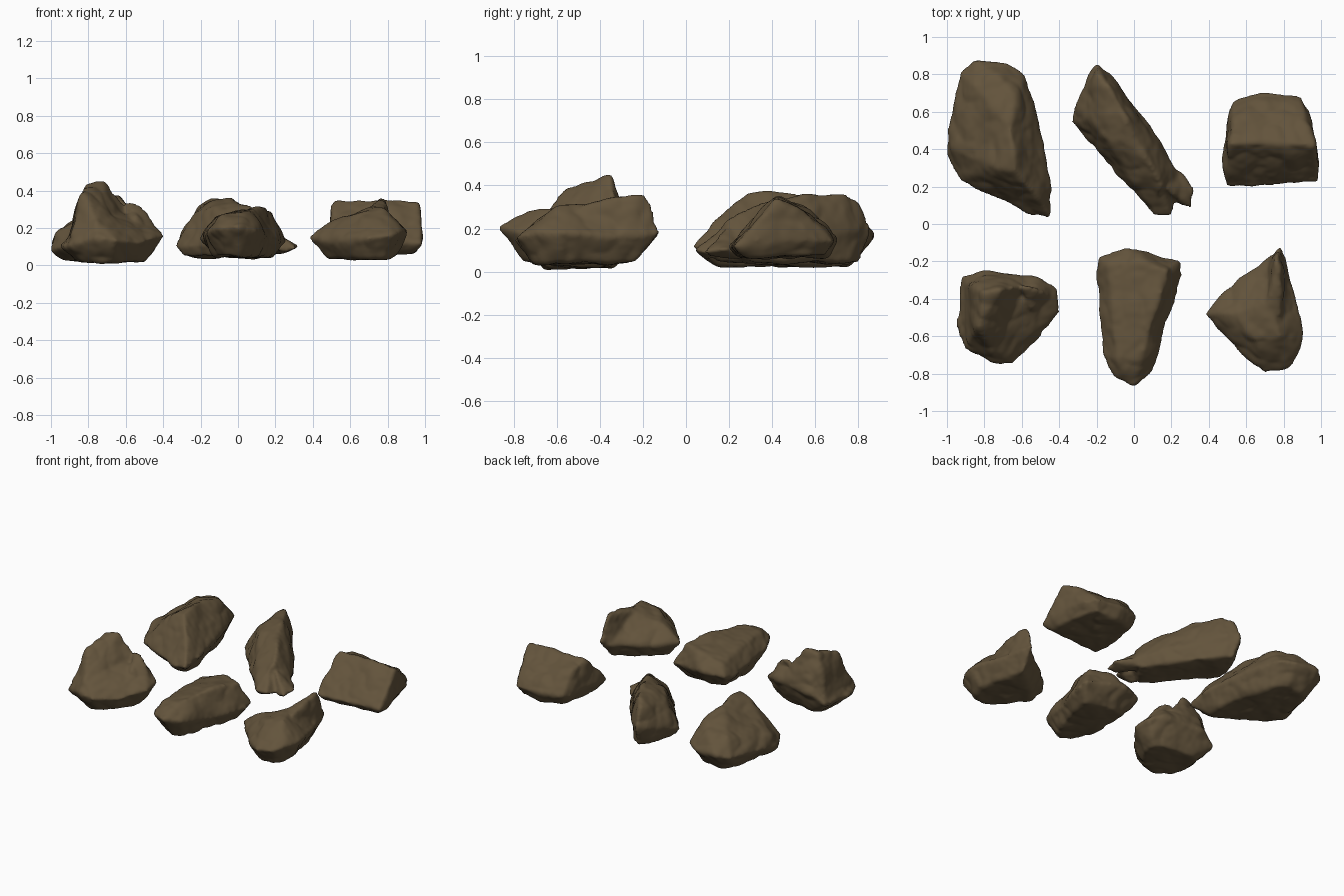
import bpy
import bmesh
from mathutils import Vector, noise

VOXEL = 0.013

start_cube = bpy.data.objects.get("Cube")
if start_cube:
    bpy.data.objects.remove(start_cube, do_unlink=True)

stone = bpy.data.materials.new("brown_stone")
stone.use_nodes = True
stone_color = (0.125, 0.088, 0.045, 1)
stone.diffuse_color = stone_color
stone.node_tree.nodes["Principled BSDF"].inputs["Base Color"].default_value = stone_color


def add_chunk(bm, points):
    """Wrap a convex shell around the points."""
    verts = [bm.verts.new(p) for p in points]
    hull = bmesh.ops.convex_hull(bm, input=verts)
    loose = {v for v in hull["geom_interior"] + hull["geom_unused"]
             if isinstance(v, bmesh.types.BMVert) and v.is_valid}
    bmesh.ops.delete(bm, geom=list(loose), context='VERTS')


def underside(rim, base, shrink):
    """Repeat the rim, drawn inwards, at the height of the base."""
    center = sum((Vector(p) for p in rim), Vector()) / len(rim)
    for p in rim:
        q = center.lerp(Vector(p), shrink)
        yield Vector((q.x, q.y, base))


def weathering(p, shift):
    """Broad dents, creased ledges and a fine grain."""
    q = p + shift
    broad = noise.noise(q * 5) * 0.014
    ledge = (abs(noise.noise(q * 8)) - 0.2) * 0.016
    grain = noise.noise(q * 24) * 0.003
    return broad + ledge + grain + 0.003


def rock(name, rim, crown, base, shrink=0.75, extras=(), seed=0):
    bm = bmesh.new()
    add_chunk(bm, rim + crown + list(underside(rim, base, shrink)))
    for extra in extras:
        add_chunk(bm, extra)
    mesh = bpy.data.meshes.new(name)
    bm.to_mesh(mesh)
    bm.free()
    obj = bpy.data.objects.new(name, mesh)
    bpy.context.collection.objects.link(obj)

    # Fuse the chunks and wear down the edges
    remesh = obj.modifiers.new("fuse", 'REMESH')
    remesh.mode = 'VOXEL'
    remesh.voxel_size = VOXEL
    worn = obj.modifiers.new("wear", 'SMOOTH')
    worn.factor = 0.5
    worn.iterations = 5
    graph = bpy.context.evaluated_depsgraph_get()
    fused = bpy.data.meshes.new_from_object(obj.evaluated_get(graph))
    obj.modifiers.clear()
    obj.data = fused
    bpy.data.meshes.remove(mesh)
    fused.name = name

    # Rough up the surface
    shift = Vector((seed * 3.7, seed, 0))
    moved = [v.co + v.normal * weathering(v.co, shift) for v in fused.vertices]
    for v, co in zip(fused.vertices, moved):
        v.co = co
        v.co.z = max(co.z, 0)
    fused.materials.clear()
    fused.materials.append(stone)
    for face in fused.polygons:
        face.use_smooth = True
    return obj


# Long ridged boulder, lower at its back end
rock("back_left_rock",
     [(-.93, .81, .15), (-.85, .87, .17), (-.68, .87, .16), (-.58, .8, .17),
      (-.5, .47, .17), (-.44, .22, .15), (-.44, .03, .12), (-.55, .05, .1),
      (-.76, .16, .1), (-.93, .23, .1), (-1, .37, .08), (-.99, .52, .12)],
     [(-.72, .78, .27), (-.64, .68, .31), (-.66, .5, .37), (-.63, .28, .37),
      (-.74, .3, .32), (-.5, .12, .22), (-.85, .74, .26), (-.97, .4, .17)],
     base=0.03, shrink=0.72, seed=1)

# Narrow diagonal rock with a tall blunt back and a forked foot
rock("back_middle_rock",
     [(-.2, .86, .2), (-.13, .81, .2), (.01, .62, .15), (.16, .41, .13),
      (.24, .28, .12), (.1, .07, .12), (.03, .17, .1),
      (-.12, .36, .1), (-.34, .54, .1), (-.33, .62, .13)],
     [(-.19, .8, .32), (-.14, .74, .36), (-.05, .58, .36), (-.03, .45, .34),
      (.1, .3, .3), (.15, .2, .25), (-.24, .56, .28), (-.14, .45, .31)],
     base=0.05, shrink=0.85, seed=2,
     extras=[[(.1, .3, .08), (.26, .28, .1), (.33, .18, .1), (.31, .08, .09),
              (.25, .1, .07), (.15, .2, .22), (.2, .3, .06)],
             [(.03, .15, .08), (.1, .04, .1), (.2, .04, .1), (.23, .12, .08),
              (.12, .2, .23), (.1, .1, .05)]])

# Wedge with a level ridge from side to side
rock("back_right_rock",
     [(.5, .6, .14), (.53, .66, .15), (.7, .7, .15), (.89, .69, .14),
      (.94, .61, .14), (.99, .33, .14), (.98, .23, .12), (.7, .2, .12),
      (.49, .19, .11), (.48, .42, .15)],
     [(.51, .43, .34), (.7, .45, .34), (.97, .42, .34), (.92, .54, .28),
      (.53, .55, .3), (.7, .61, .25)],
     base=0.07, shrink=0.82, seed=3)

# Craggy rock with a leaning peak
rock("front_left_rock",
     [(-.92, -.28, .12), (-.82, -.25, .18), (-.5, -.29, .2),
      (-.41, -.34, .17), (-.4, -.47, .16), (-.52, -.64, .12),
      (-.65, -.75, .13), (-.75, -.74, .15), (-.91, -.66, .1), (-.94, -.55, .1)],
     [(-.6, -.35, .28), (-.66, -.69, .19), (-.77, -.68, .24),
      (-.8, -.29, .28), (-.52, -.33, .27)],
     base=0.02, shrink=0.65, seed=4,
     extras=[[(-.92, -.3, .1), (-.81, -.36, .44), (-.71, -.35, .45),
              (-.83, -.54, .39), (-.89, -.64, .16), (-.75, -.7, .22),
              (-.6, -.33, .3), (-.6, -.5, .16), (-.7, -.27, .2)],
             [(-.6, -.32, .35), (-.53, -.34, .33), (-.42, -.4, .18),
              (-.55, -.46, .25), (-.62, -.4, .12)]])

# Tapering block with an overhanging nose
rock("front_middle_rock",
     [(-.19, -.17, .16), (-.03, -.13, .18), (.25, -.19, .15),
      (.25, -.27, .13), (.18, -.52, .13), (.13, -.68, .15), (.09, -.79, .19),
      (0, -.87, .21), (-.1, -.83, .2), (-.17, -.7, .18), (-.2, -.27, .14)],
     [(-.14, -.22, .23), (.05, -.2, .28), (.18, -.25, .29), (.1, -.5, .31),
      (.04, -.72, .28), (-.09, -.72, .27), (-.12, -.45, .25)],
     base=0.05, shrink=0.7, seed=5)

# Kite shaped rock with a raised back tip
rock("front_right_rock",
     [(.38, -.48, .15), (.5, -.36, .14), (.72, -.17, .15), (.79, -.12, .18),
      (.83, -.25, .15), (.91, -.6, .18), (.87, -.71, .18), (.82, -.78, .16),
      (.7, -.8, .15), (.6, -.7, .12), (.49, -.6, .12)],
     [(.72, -.42, .31), (.78, -.6, .3), (.52, -.48, .25), (.66, -.62, .28)],
     base=0.04, shrink=0.7, seed=6,
     extras=[[(.72, -.18, .14), (.78, -.12, .18), (.76, -.18, .36),
              (.78, -.23, .36), (.83, -.28, .15), (.72, -.42, .32),
              (.78, -.5, .3), (.68, -.35, .12)]])
